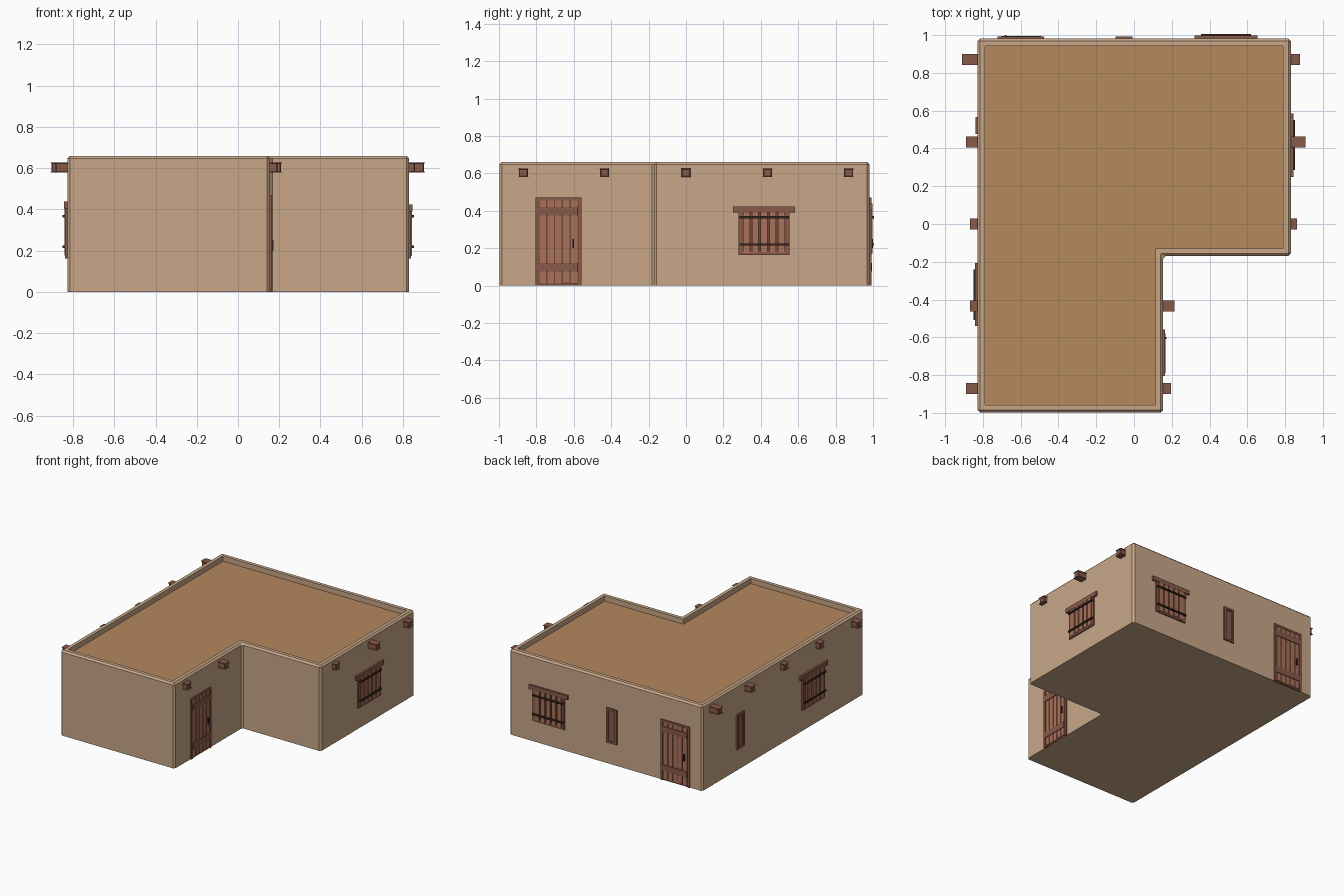
import bpy, bmesh, random
from mathutils import Vector

if "Cube" in bpy.data.objects:
    bpy.data.objects.remove(bpy.data.objects["Cube"])
random.seed(4)

def material(name, r, g, b):
    m = bpy.data.materials.new(name)
    m.diffuse_color = (r, g, b, 1)
    m.use_nodes = True
    m.node_tree.nodes["Principled BSDF"].inputs["Base Color"].default_value = m.diffuse_color
    return m

ADOBE = material("adobe", 0.58, 0.39, 0.25)
EARTH = material("roof_earth", 0.46, 0.25, 0.11)
FRAME = material("dark_wood", 0.25, 0.10, 0.065)
PLANK = material("plank_wood", 0.40, 0.165, 0.10)
SHADE = material("shadow_wood", 0.16, 0.065, 0.04)
IRON = material("iron", 0.04, 0.02, 0.014)

def finish(name, bm, *mats):
    bmesh.ops.recalc_face_normals(bm, faces=bm.faces)
    me = bpy.data.meshes.new(name)
    bm.to_mesh(me)
    bm.free()
    for m in mats:
        me.materials.append(m)
    ob = bpy.data.objects.new(name, me)
    bpy.context.collection.objects.link(ob)
    return ob

# Each wall: axis of its normal, direction of the normal, position of its face.
# Local u runs to the viewer's right.
WALLS = {"right": ("x", 1, 0.83), "notch": ("x", 1, 0.154),
         "left": ("x", -1, -0.828), "back": ("y", 1, 0.982)}

def boxes(name, wall, centre, parts, mat, bevel=0):
    """parts: (u0, u1, z0, z1, depth0, depth1) boxes attached to a wall."""
    axis, sign, face = WALLS[wall]
    side = sign if axis == "x" else -sign
    bm = bmesh.new()
    for u0, u1, z0, z1, d0, d1 in parts:
        verts = bmesh.ops.create_cube(bm, size=1)["verts"]
        for v in verts:
            u = centre + side * (u0 if v.co.x < 0 else u1)
            d = face + sign * (d0 if v.co.y < 0 else d1)
            z = z0 if v.co.z < 0 else z1
            v.co = Vector((d, u, z) if axis == "x" else (u, d, z))
    if bevel:
        bmesh.ops.bevel(bm, geom=bm.edges[:], offset=bevel, segments=1, affect="EDGES")
    return finish(f"{wall}_{name}", bm, mat)

def frame(w, z0, z1, t, d, bottom=True):
    parts = [(-w, -w + t, z0, z1, -0.01, d), (w - t, w, z0, z1, -0.01, d),
             (-w + t, w - t, z1 - t, z1, -0.01, d)]
    if bottom:
        parts.append((-w + t, w - t, z0, z0 + t, -0.01, d))
    return parts

def planks(w, z0, z1, n, gap, d, ragged):
    step = 2 * w / n
    return [(-w + i * step + gap / 2, -w + (i + 1) * step - gap / 2,
             z0 + random.uniform(0, ragged), z1 - random.uniform(0, ragged), -0.005, d)
            for i in range(n)]

def door(wall, c):
    boxes("door_frame", wall, c, frame(0.123, 0, 0.47, 0.016, 0.010, False), FRAME)
    boxes("door_backing", wall, c, [(-0.11, 0.11, 0, 0.46, -0.01, 0.002)], SHADE)
    boxes("door_planks", wall, c, planks(0.105, 0.01, 0.46, 5, 0.007, 0.007, 0.006), PLANK)
    boxes("door_braces", wall, c, [(-0.108, 0.102, 0.375, 0.42, 0, 0.012),
                                   (-0.108, 0.102, 0.075, 0.122, 0, 0.012)], FRAME)
    boxes("door_handle", wall, c, [(0.074, 0.084, 0.20, 0.25, 0, 0.018)], IRON)

def window(wall, c, top):
    boxes("window_frame", wall, c, frame(0.136, 0.163, top - 0.01, 0.02, 0.010), FRAME)
    boxes("window_lintel", wall, c, [(-0.167, 0.167, top - 0.033, top, -0.01, 0.015)], FRAME)
    boxes("window_backing", wall, c, [(-0.12, 0.12, 0.17, top - 0.02, -0.01, 0.003)], SHADE)
    boxes("shutter_planks", wall, c,
          planks(0.117, 0.172, top - 0.022, 5, 0.011, 0.014, 0.008), PLANK)
    boxes("window_bars", wall, c, [(-0.132, 0.134, z - 0.006, z + 0.006, 0.008, 0.023)
                                   for z in (0.22, 0.366)], IRON)

def slit(wall, c):
    boxes("slit_frame", wall, c, frame(0.045, 0.165, 0.435, 0.016, 0.011), FRAME)
    boxes("slit_panel", wall, c, [(-0.03, 0.03, 0.18, 0.42, -0.01, 0.001)], FRAME)

# L-shaped adobe body with sunken roof and chamfered outer edges
bm = bmesh.new()
plan = [(-0.828, -0.998), (0.154, -0.998), (0.154, -0.17),
        (0.83, -0.17), (0.83, 0.982), (-0.828, 0.982)]
base = bm.faces.new([bm.verts.new((x, y, 0)) for x, y in plan])
ext = bmesh.ops.extrude_face_region(bm, geom=[base], use_keep_orig=True)["geom"]
for v in ext:
    if isinstance(v, bmesh.types.BMVert):
        v.co.z = 0.66
bmesh.ops.recalc_face_normals(bm, faces=bm.faces)
outer = [e for e in bm.edges if max(v.co.z for v in e.verts) > 0.6]
bmesh.ops.bevel(bm, geom=outer, offset=0.013, segments=1, affect="EDGES")
bm.normal_update()
roof = max((f for f in bm.faces if f.normal.z > 0.9), key=lambda f: f.calc_area())
bmesh.ops.inset_region(bm, faces=[roof], thickness=0.027, use_even_offset=True)
sunk = bmesh.ops.extrude_face_region(bm, geom=[roof])["geom"]
bmesh.ops.delete(bm, geom=[roof] if roof.is_valid else [], context="FACES_ONLY")
for g in sunk:
    if isinstance(g, bmesh.types.BMVert):
        g.co.z = 0.62
    elif isinstance(g, bmesh.types.BMFace):
        g.material_index = 1
finish("adobe_walls_and_roof", bm, ADOBE, EARTH)

# Roof beam ends poking through the side walls: (wall, y, length)
beams = [("left", 0.87, 0.077), ("left", 0.435, 0.056), ("left", 0, 0.035),
         ("left", -0.435, 0.035), ("left", -0.87, 0.056),
         ("right", 0.87, 0.045), ("right", 0.435, 0.072), ("right", 0, 0.028),
         ("notch", -0.435, 0.055), ("notch", -0.87, 0.037)]
for wall, y, length in beams:
    boxes("roof_beam", wall, y, [(-0.024, 0.024, 0.58, 0.627, -0.02, length)], FRAME, 0.005)

# Openings
door("notch", -0.682)
door("back", -0.60)
window("right", 0.417, 0.424)
window("left", -0.373, 0.438)
window("back", 0.488, 0.438)
slit("left", 0.522)
slit("back", -0.053)
